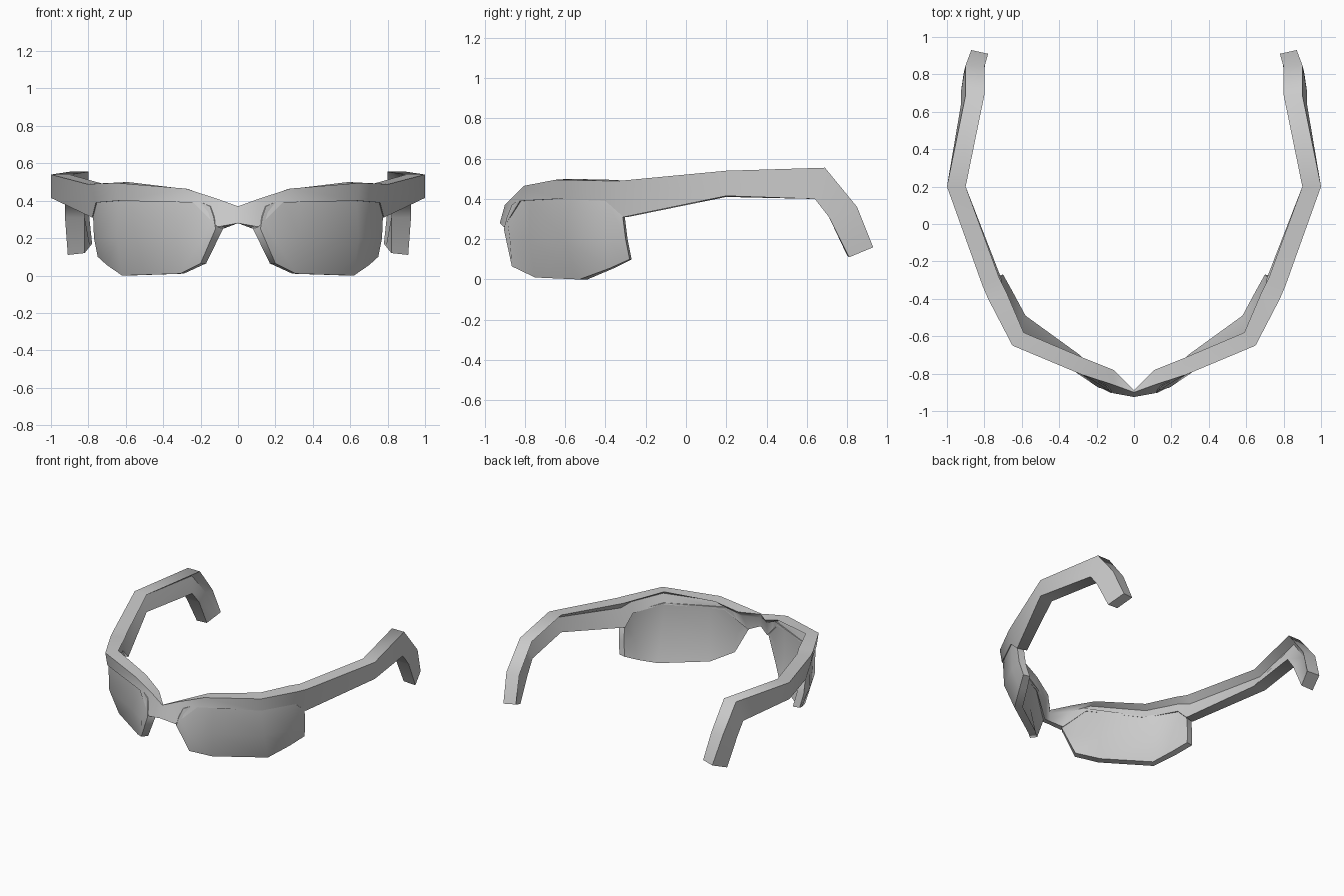
import bpy
import bmesh
import math
from mathutils import Vector

default_cube = bpy.data.objects.get("Cube")
if default_cube:
    bpy.data.objects.remove(default_cube, do_unlink=True)


def make_material(name, colour):
    material = bpy.data.materials.new(name)
    material.use_nodes = True
    material.diffuse_color = colour
    material.node_tree.nodes["Principled BSDF"].inputs["Base Color"].default_value = colour
    return material


def loft(name, rings, material, cap_start):
    """Skin closed cross-sections one after another, then mirror across x."""
    bm = bmesh.new()
    loops = [[bm.verts.new(point) for point in ring] for ring in rings]
    for first, second in zip(loops, loops[1:]):
        count = len(first)
        for i in range(count):
            j = (i + 1) % count
            bm.faces.new((first[i], first[j], second[j], second[i]))
    bm.faces.new(loops[-1])
    if cap_start:
        bm.faces.new(list(reversed(loops[0])))
    bmesh.ops.recalc_face_normals(bm, faces=bm.faces[:])

    mesh = bpy.data.meshes.new(name)
    bm.to_mesh(mesh)
    bm.free()
    mesh.materials.append(material)
    obj = bpy.data.objects.new(name, mesh)
    bpy.context.collection.objects.link(obj)

    bpy.ops.object.select_all(action="DESELECT")
    obj.select_set(True)
    bpy.context.view_layer.objects.active = obj
    bpy.ops.object.shade_smooth_by_angle(angle=math.radians(58))
    mirror = obj.modifiers.new("mirror", "MIRROR")
    mirror.use_clip = True
    mirror.merge_threshold = 0.001
    return obj


def hollow(section, depth):
    """Undercut the inner side of a section, just below its top lip."""
    outer_top, outer_low, inner_low, inner_top = map(Vector, section)
    inner = inner_top.lerp(inner_low, 0.28)
    outer = outer_top.lerp(outer_low, 0.28)
    return [outer_top, outer_low, inner_low, inner.lerp(outer, depth), inner_top]


grey = make_material("plain grey", (0.6, 0.6, 0.6, 1.0))

# Frame sections: outer top, outer bottom, inner bottom, inner top
bridge = [
    [(0, -.9, .37), (0, -.925, .28), (0, -.89, .28), (0, -.89, .37)],
    [(.11, -.86, .41), (.11, -.905, .26), (.08, -.85, .25), (.11, -.78, .4)],
]
brow = [
    [(.28, -.805, .465), (.24, -.825, .39), (.22, -.77, .39), (.26, -.72, .46)],
    [(.65, -.65, .495), (.64, -.64, .4), (.6, -.59, .4), (.59, -.58, .5)],
    [(.78, -.4, .49), (.76, -.4, .39), (.7, -.37, .39), (.68, -.37, .495)],
    [(.81, -.33, .49), (.78, -.31, .31), (.71, -.29, .31), (.72, -.29, .49)],
]
temple = [
    [(1, .2, .54), (1, .2, .415), (.9, .2, .41), (.9, .2, .54)],
    [(.9, .69, .555), (.925, .64, .4), (.83, .64, .4), (.8, .69, .555)],
    [(.9, .85, .36), (.925, .71, .31), (.82, .71, .31), (.8, .84, .36)],
    [(.87, .93, .16), (.91, .81, .11), (.82, .8, .12), (.78, .91, .17)],
]
depths = [0, .2] + [.45] * len(brow) + [.55, .5, .3, 0]
sections = [hollow(s, d) for s, d in zip(bridge + brow + temple, depths)]
loft("frame", sections, grey, cap_start=False)

# Lens columns from nose to temple: top, middle, bottom, then offset to the back
columns = [
    ((.15, -.865, .37), (.13, -.89, .31), (.12, -.905, .25), (-.04, .04, 0)),
    ((.24, -.815, .41), (.19, -.875, .2), (.2, -.865, .065), (-.03, .04, 0)),
    ((.33, -.775, .41), (.33, -.78, .2), (.31, -.75, .01), (-.02, .05, 0)),
    ((.635, -.635, .41), (.645, -.61, .2), (.62, -.53, 0), (-.04, .04, 0)),
    ((.755, -.4, .4), (.75, -.4, .2), (.7, -.38, .055), (-.05, .02, 0)),
    ((.775, -.315, .32), (.77, -.3, .2), (.75, -.28, .1), (-.05, .01, 0)),
]
lens_rings = []
for *front, offset in columns:
    back = [Vector(point) + Vector(offset) for point in reversed(front)]
    lens_rings.append(list(front) + back)
loft("lenses", lens_rings, grey, cap_start=True)
